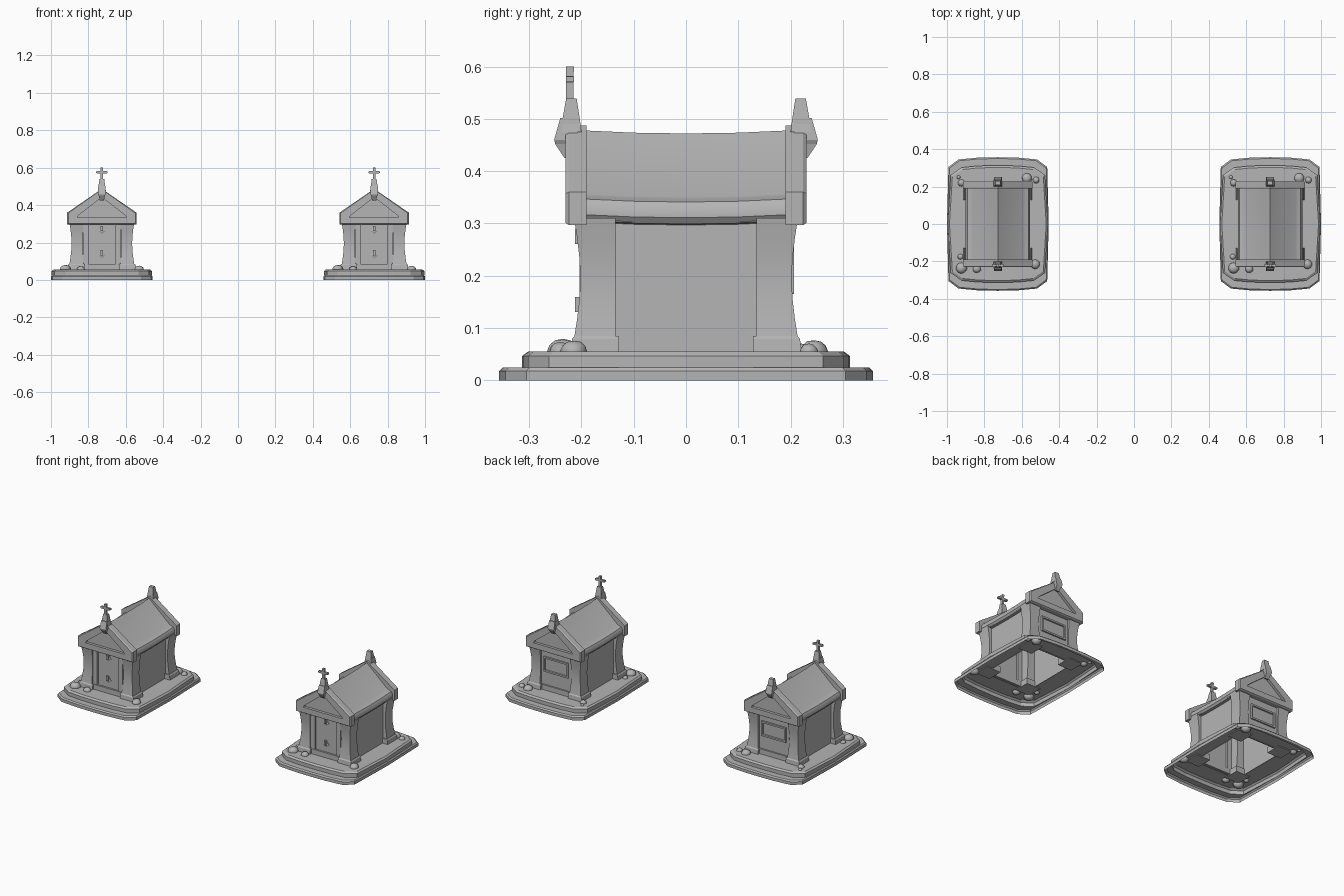
import bpy, bmesh, math, random
from mathutils import Vector

if "Cube" in bpy.data.objects:
    bpy.data.objects.remove(bpy.data.objects["Cube"], do_unlink=True)
random.seed(4)

stone = bpy.data.materials.new("grey_stone")
stone.use_nodes = True
GREY = (0.46, 0.46, 0.46, 1)
stone.diffuse_color = GREY
stone.node_tree.nodes["Principled BSDF"].inputs["Base Color"].default_value = GREY

SPACING = 0.728   # each tomb's distance from the middle


def finish(name, bm, smooth=None):
    """Make the part once, then place a linked copy on each tomb."""
    bmesh.ops.recalc_face_normals(bm, faces=bm.faces)
    mesh = bpy.data.meshes.new(name)
    bm.to_mesh(mesh)
    bm.free()
    mesh.materials.append(stone)
    for side, x in (("right", -SPACING), ("left", SPACING)):
        ob = bpy.data.objects.new(f"{side}_{name}", mesh)
        ob.location.x = x
        bpy.context.collection.objects.link(ob)
    if smooth:
        bpy.ops.object.select_all(action='DESELECT')
        ob.select_set(True)
        bpy.context.view_layer.objects.active = ob
        bpy.ops.object.shade_smooth_by_angle(angle=math.radians(smooth))


def loft(bm, loops, caps=True, closed=True):
    """Bridge equal-length loops of points; optionally cap the ends."""
    rings = [[bm.verts.new(p) for p in loop] for loop in loops]
    n = len(rings[0])
    for a, b in zip(rings, rings[1:]):
        for i in range(n if closed else n - 1):
            j = (i + 1) % n
            bm.faces.new((a[i], a[j], b[j], b[i]))
    if caps:
        bm.faces.new(rings[0])
        bm.faces.new(rings[-1])


def rect(x0, x1, y0, y1, z):
    return [(x0, y0, z), (x1, y0, z), (x1, y1, z), (x0, y1, z)]


def box(bm, x0, x1, y0, y1, z0, z1, caps=True):
    loft(bm, [rect(x0, x1, y0, y1, z0), rect(x0, x1, y0, y1, z1)], caps)


def mirrored_outline(quarter, z, scale=1.0):
    """Full outline from a quarter running from the y axis to the x axis."""
    q = [(x * scale, y * scale) for x, y in quarter]
    half = q + [(x, -y) for x, y in q[-2::-1]]
    full = half + [(-x, y) for x, y in half[-2:0:-1]]
    return [(x, y, z) for x, y in full]


# Stepped base, an open shell with a hole under the chamber
lower = [(0, .357), (.105, .355), (.21, .345), (.264, .305), (.272, 0)]
upper = [(0, .313), (.105, .311), (.195, .302), (.252, .262), (.268, 0)]
hole = [(0, .19), (.075, .19), (.148, .19), (.148, .12), (.148, 0)]
bm = bmesh.new()
loft(bm, [mirrored_outline(lower, 0), mirrored_outline(lower, .018),
          mirrored_outline(lower, .025, .98), mirrored_outline(upper, .025),
          mirrored_outline(upper, .047), mirrored_outline(upper, .055, .965),
          mirrored_outline(hole, .055)], caps=False)
finish("stepped_base", bm)

# Chamber walls, open above and below
bm = bmesh.new()
box(bm, -.148, .148, -.19, .19, .05, .33, caps=False)
finish("chamber_walls", bm)

# Corner pillars with a pinched waist, on square feet
bm = bmesh.new()
feet = bmesh.new()
for sx in (-1, 1):
    for sy in (-1, 1):
        loops = []
        for k in range(7):
            t = k / 6
            pinch = .012 * math.sin(math.pi * t)
            loops.append([(sx * x, sy * y, .08 + .23 * t) for x, y in (
                (.098 + pinch * .5, .135), (.174 - pinch, .135),
                (.174 - pinch, .214 - pinch), (.098 + pinch * .5, .214 - pinch))])
        loft(bm, loops)
        loft(feet, [[(sx * x, sy * y, z) for x, y in (
            (.092, .128), (.184 - d, .128), (.184 - d, .221 - d), (.092, .221 - d))]
            for z, d in ((.05, 0), (.079, .003), (.085, .008))])
finish("corner_pillars", bm, 30)
finish("pillar_feet", feet)

# Front door in its frame, with sill
bm = bmesh.new()
box(bm, -.068, .068, -.196, -.185, .08, .31)
for s in (-1, 1):
    box(bm, *sorted((s * .072, s * .1)), -.204, -.18, .055, .31)
box(bm, -.1, .1, -.207, -.18, .055, .085)
finish("front_door", bm)

# Door ornaments: a diamond plate with a hanging ring
bm = bmesh.new()
for z in (.265, .135):
    shape = [(0, .026), (.013, .008), (.024, -.006), (0, -.026), (-.024, -.006), (-.013, .008)]
    loft(bm, [[(x * s, y, z + h * s) for x, h in shape]
              for y, s in ((-.195, .8), (-.2, .8), (-.203, .4))])
    box(bm, -.006, .006, -.212, -.2, z - .004, z + .024)
finish("door_ornaments", bm)

# Back wall with a raised, recessed plaque
bm = bmesh.new()
box(bm, -.1, .1, .18, .197, .055, .31)
box(bm, -.1, .1, .18, .206, .055, .085)
plaque = [(-.082, .165), (.082, .165), (.082, .255), (-.082, .255)]
loft(bm, [[(x * s, y, .21 + (z - .21) * h) for x, z in plaque] for y, s, h in (
    (.195, 1, 1), (.206, 1, 1), (.206, .88, .78), (.199, .86, .74))])
finish("back_plaque", bm)

# Gables: pentagon slabs with a recessed triangle on the outer face
bm = bmesh.new()
outline = [(-.185, .297), (.185, .297), (.185, .36), (0, .487), (-.185, .36)]
inset = [(-.132, .334), (.132, .334), (.125, .345), (0, .442), (-.125, .345)]
for s in (-1, 1):
    loft(bm, [[(x, s * y, z) for x, z in pts] for pts, y in (
        (outline, .19), (outline, .224), ([(x * .97, z - .003) if z > .3 else (x * .97, z + .004)
         for x, z in outline], .23), (inset, .23), (inset, .214))])
finish("gables", bm)

# Sagging roof with rolled eaves
half = [(.148, .303), (.163, .305), (.172, .317), (.172, .333), (.163, .347), (.146, .353),
        (.137, .357), (0, .478)]
profile = half + [(-x, z) for x, z in half[-2::-1]]
bm = bmesh.new()
sections = [-.2, -.1, 0, .1, .2]
loft(bm, [[(x, y, z - .006 * (1 - (y / .2) ** 2)) for x, z in profile] for y in sections],
     caps=False, closed=False)
finish("roof", bm, 35)

# Ceiling-level beams closing the gap under the eaves
bm = bmesh.new()
for s in (-1, 1):
    box(bm, *sorted((s * .146, s * .165)), -.2, .2, .303, .318)
finish("eave_beams", bm)

# Gable-top finials: wedge bracket and tapered post at both ends
bm = bmesh.new()
for s in (-1, 1):
    def ring(w, y0, y1, z):
        return rect(-w, w, s * y0, s * y1, z)
    loft(bm, [ring(.011, .225, .232, .425), ring(.017, .215, .250, .452),
              ring(.021, .207, .252, .460), ring(.019, .207, .240, .502)])
    loft(bm, [ring(.022, .200, .238, .475), ring(.018, .203, .236, .500),
              ring(.013, .209, .229, .539)])
finish("gable_finials", bm)

# Cross on the front finial
bm = bmesh.new()
box(bm, -.006, .006, -.229, -.215, .535, .6)
box(bm, -.027, .027, -.228, -.216, .569, .582)
for x, z in ((-.024, .5755), (.024, .5755), (0, .595)):
    box(bm, x - .007, x + .007, -.2295, -.2145, z - .005, z + .005)
finish("front_cross", bm)

# Loose stones around the base
bm = bmesh.new()
for x, y, r in ((-.195, -.235, .030), (-.112, -.24, .022), (.2, -.215, .026),
                (-.2, -.175, .015), (.155, .245, .027), (.205, .235, .018),
                (-.195, .22, .019), (-.21, .25, .010)):
    made = bmesh.ops.create_icosphere(bm, subdivisions=2, radius=r)["verts"]
    for v in made:
        v.co *= random.uniform(.94, 1.04)
        v.co.z *= .85
        v.co += Vector((x, y, .055))
finish("loose_stones", bm, 50)
